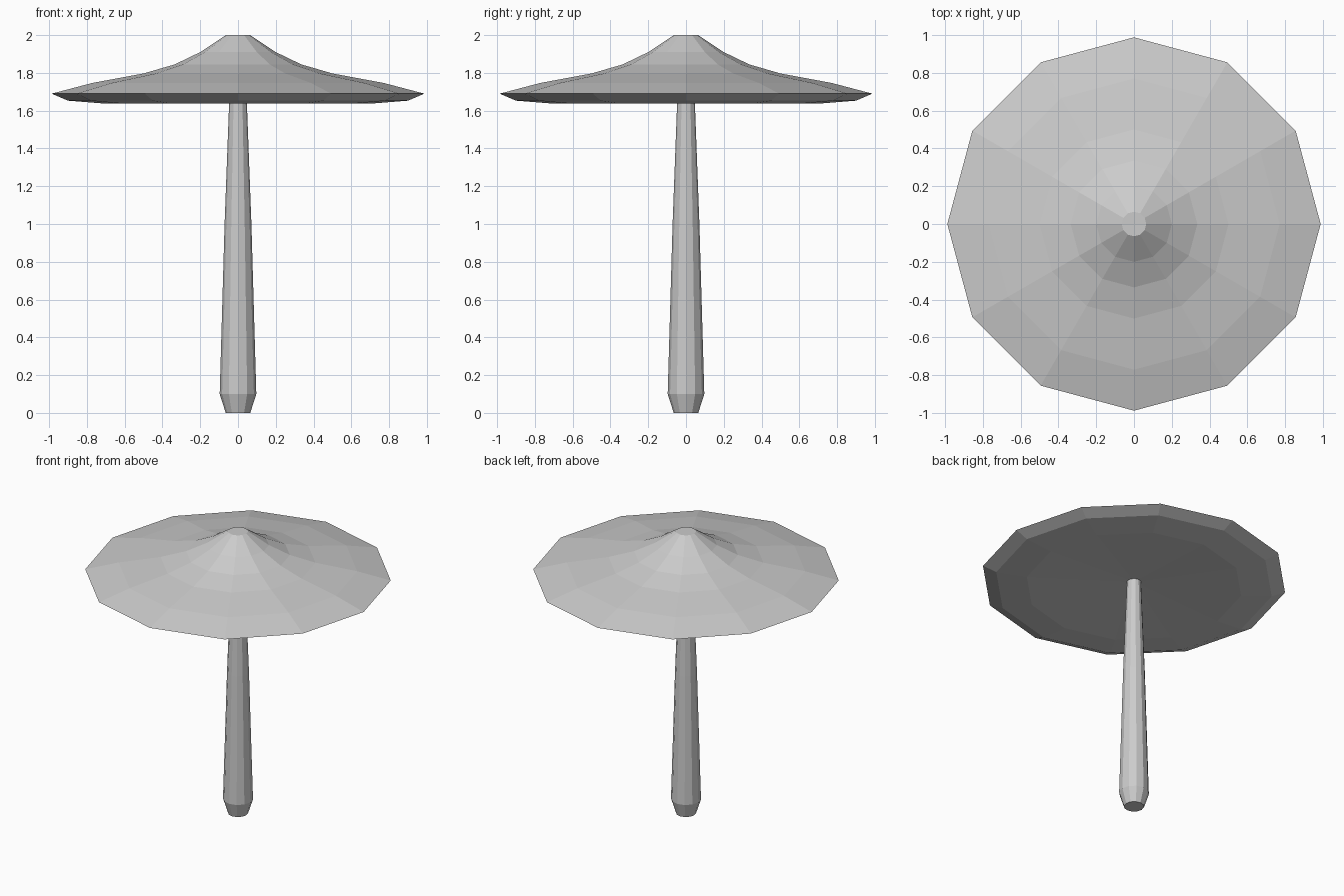
import bpy, bmesh, math

if "Cube" in bpy.data.objects:
    bpy.data.objects.remove(bpy.data.objects["Cube"])

SIDES = 12


def lathe(name, profile):
    """Revolve (radius, z) points into a closed, flat-faced solid."""
    bm = bmesh.new()
    rings = []
    for r, z in profile:
        if r == 0:
            rings.append([bm.verts.new((0, 0, z))] * SIDES)
        else:
            rings.append([bm.verts.new((r * math.cos(i * math.tau / SIDES),
                                        r * math.sin(i * math.tau / SIDES), z))
                          for i in range(SIDES)])
    for a, b in zip(rings, rings[1:]):
        for i in range(SIDES):
            j = (i + 1) % SIDES
            bm.faces.new(list(dict.fromkeys((a[i], a[j], b[j], b[i]))))
    bmesh.ops.recalc_face_normals(bm, faces=bm.faces)
    mesh = bpy.data.meshes.new(name)
    bm.to_mesh(mesh)
    bm.free()
    obj = bpy.data.objects.new(name, mesh)
    bpy.context.collection.objects.link(obj)
    return obj


# Tapered stalk with a narrowed foot
lathe("stem", [(0, 0), (0.065, 0), (0.097, 0.1), (0.071, 1.0),
               (0.047, 1.64), (0.045, 1.7), (0, 1.7)])

# Wide pointed cap with a thin rim and slightly hollow underside
lathe("cap", [(0, 2.0), (0.065, 2.0), (0.2, 1.91), (0.335, 1.845),
              (0.5, 1.797), (0.77, 1.747), (0.987, 1.69),
              (0.9, 1.653), (0.7, 1.637), (0, 1.67)])
